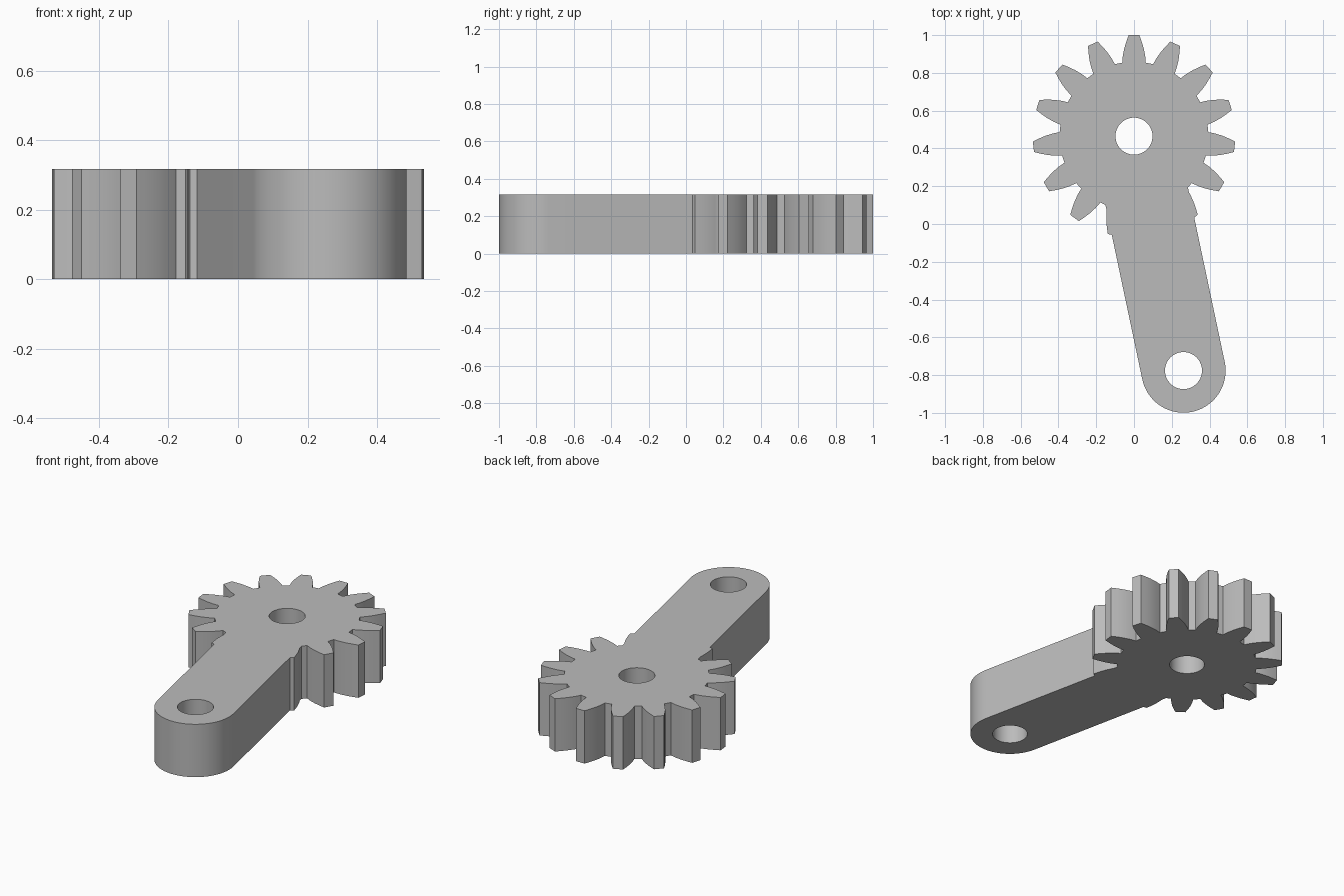
import bpy
import bmesh
from math import sin, cos, pi, radians
from mathutils import Vector

cube = bpy.data.objects.get("Cube")
if cube:
    bpy.data.objects.remove(cube, do_unlink=True)

THICK = 0.316
GEAR = Vector((0, 0.465))
PIVOT = Vector((0.262, -0.776))
ARM_R = 0.223
HOLE_R = 0.098
TEETH = 15

steel = bpy.data.materials.new("grey_metal")
steel.use_nodes = True
GREY = (0.5, 0.5, 0.5, 1)
steel.diffuse_color = GREY
steel.node_tree.nodes["Principled BSDF"].inputs["Base Color"].default_value = GREY


def polar(centre, radius, angle):
    return centre + radius * Vector((cos(angle), sin(angle)))


def slab(name, outline, z0=0.0, z1=THICK):
    """Extrude a counter-clockwise outline into a solid plate."""
    bm = bmesh.new()
    face = bm.faces.new([bm.verts.new((p.x, p.y, z0)) for p in outline])
    top = bmesh.ops.extrude_face_region(bm, geom=[face])["geom"]
    for v in top:
        if isinstance(v, bmesh.types.BMVert):
            v.co.z = z1
    bmesh.ops.recalc_face_normals(bm, faces=bm.faces)
    mesh = bpy.data.meshes.new(name)
    bm.to_mesh(mesh)
    bm.free()
    mesh.materials.append(steel)
    obj = bpy.data.objects.new(name, mesh)
    bpy.context.collection.objects.link(obj)
    return obj


def combine(target, tool, operation):
    """Apply a boolean and discard the tool."""
    mod = target.modifiers.new(operation.lower(), "BOOLEAN")
    mod.operation = operation
    mod.solver = "EXACT"
    mod.object = tool
    bpy.context.view_layer.objects.active = target
    bpy.ops.object.modifier_apply(modifier=mod.name)
    bpy.data.objects.remove(tool, do_unlink=True)


# Gear: half-tooth profile (radius, half angle in degrees) mirrored and repeated
flank = [(0.394, 9.1), (0.43, 7.9), (0.47, 6.2), (0.505, 4.5), (0.536, 3.0)]
tooth = [(r, -a) for r, a in flank] + [(r, a) for r, a in reversed(flank)]
outline = [polar(GEAR, r, pi / 2 + i * 2 * pi / TEETH + radians(a))
           for i in range(TEETH) for r, a in tooth]
crank = slab("toothed_crank", outline)

# Arm: straight sides from the gear hub to a rounded end
along = (PIVOT - GEAR).normalized()
side = Vector((-along.y, along.x))
heading = Vector((1, 0)).angle_signed(along) * -1
round_end = [polar(PIVOT, ARM_R, heading - pi / 2 + pi * i / 40) for i in range(41)]
arm = slab("crank_arm", [GEAR + side * ARM_R, GEAR - side * ARM_R] + round_end)
combine(crank, arm, "UNION")

# Shaft holes through the hub and the arm end
for centre in (GEAR, PIVOT):
    circle = [polar(centre, HOLE_R, 2 * pi * i / 64) for i in range(64)]
    combine(crank, slab("hole_cutter", circle, -0.1, THICK + 0.1), "DIFFERENCE")

bpy.ops.object.select_all(action="DESELECT")
crank.select_set(True)
bpy.context.view_layer.objects.active = crank
bpy.ops.object.shade_smooth_by_angle(angle=radians(20))
